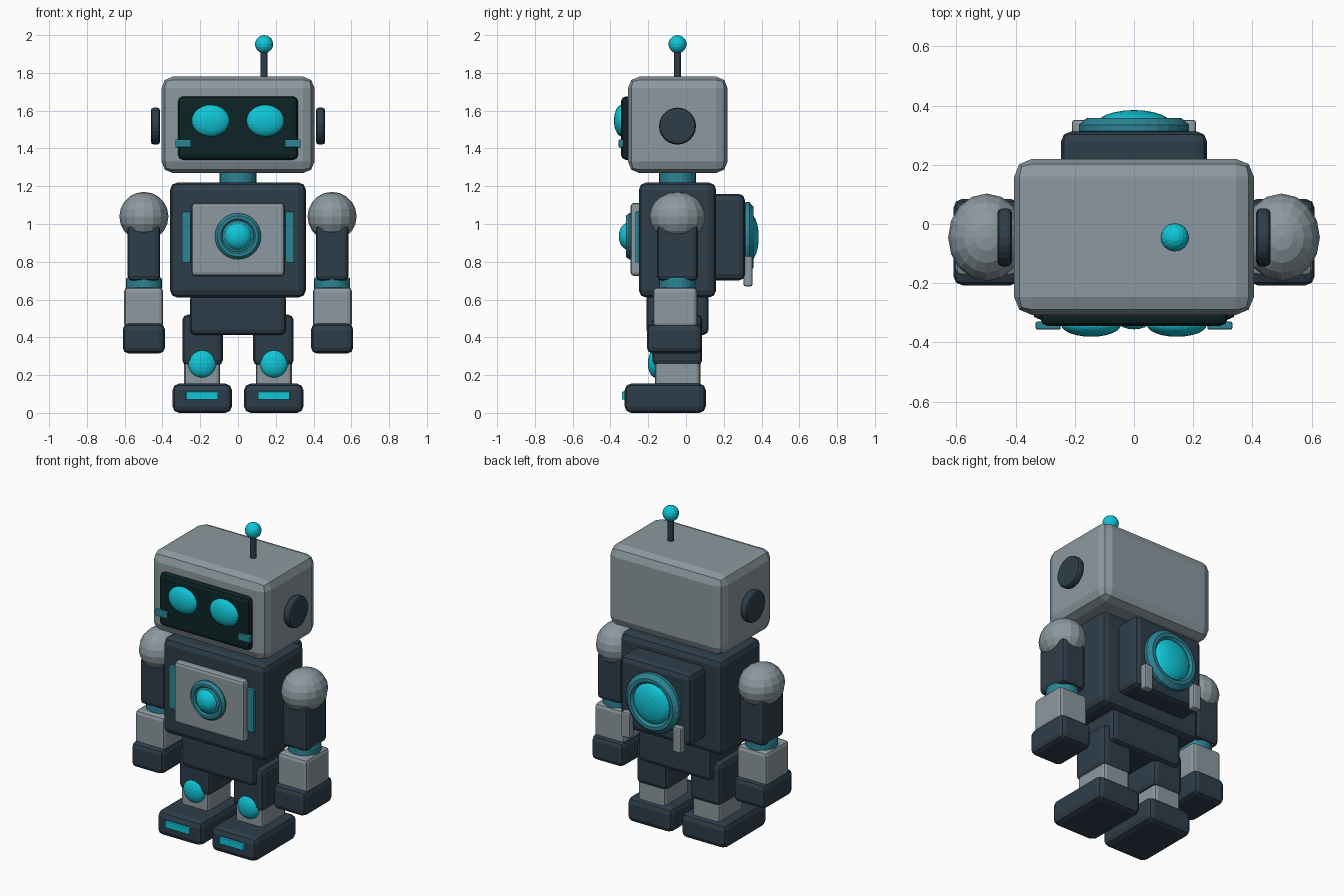
import bpy, math
from mathutils import Matrix

if "Cube" in bpy.data.objects:
    bpy.data.objects.remove(bpy.data.objects["Cube"])


def material(name, rgb):
    m = bpy.data.materials.new(name)
    m.diffuse_color = (*rgb, 1)
    m.use_nodes = True
    m.node_tree.nodes["Principled BSDF"].inputs["Base Color"].default_value = m.diffuse_color
    return m


GREY = material("light grey metal", (0.26, 0.32, 0.35))
NAVY = material("dark navy metal", (0.027, 0.047, 0.068))
TEAL = material("dull teal", (0.025, 0.23, 0.30))
CYAN = material("bright cyan", (0.005, 0.56, 0.68))
BLACK = material("screen black", (0.004, 0.017, 0.018))

YC = -0.045  # depth of the body's centre line


def finish(name, mat, bevel=0, segments=2):
    ob = bpy.context.object
    ob.name = name
    ob.data.materials.append(mat)
    if bevel:
        mod = ob.modifiers.new("edge bevel", 'BEVEL')
        mod.width = bevel
        mod.segments = segments
        mod.limit_method = 'ANGLE'
    return ob


def box(name, mat, x, y, z, bevel=0.02):
    """Bevelled box from (min, max) ranges."""
    bpy.ops.mesh.primitive_cube_add(size=1)
    size = [r[1] - r[0] for r in (x, y, z)]
    mid = [(r[1] + r[0]) / 2 for r in (x, y, z)]
    bpy.context.object.data.transform(
        Matrix.Translation(mid) @ Matrix.Diagonal((*size, 1)))
    return finish(name, mat, bevel)


def ball(name, mat, centre, radii, segments=16, rings=10, axis='Z'):
    bpy.ops.mesh.primitive_uv_sphere_add(segments=segments, ring_count=rings, radius=1)
    turn = Matrix.Rotation(math.pi / 2, 4, 'X') if axis == 'Y' else Matrix()
    bpy.context.object.data.transform(
        Matrix.Translation(centre) @ Matrix.Diagonal((*radii, 1)) @ turn)
    return finish(name, mat)


def cylinder(name, mat, centre, radius, depth, axis='Z', bevel=0.0, sides=24):
    bpy.ops.mesh.primitive_cylinder_add(vertices=sides, radius=radius, depth=depth)
    turn = Matrix.Rotation(math.pi / 2, 4, 'Y') if axis == 'X' else Matrix()
    bpy.context.object.data.transform(Matrix.Translation(centre) @ turn)
    return finish(name, mat, bevel)


def lathe_y(name, mat, z, profile, sides=28):
    """Ring turned around a front-to-back axis, profile of (radius, y)."""
    verts, faces = [], []
    n = len(profile)
    for i in range(sides):
        a = 2 * math.pi * i / sides
        verts += [(r * math.cos(a), y, z + r * math.sin(a)) for r, y in profile]
    for i in range(sides):
        j = (i + 1) % sides
        for k in range(n):
            m = (k + 1) % n
            faces.append((i * n + k, i * n + m, j * n + m, j * n + k))
    me = bpy.data.meshes.new(name)
    me.from_pydata(verts, [], faces)
    ob = bpy.data.objects.new(name, me)
    bpy.context.collection.objects.link(ob)
    bpy.context.view_layer.objects.active = ob
    return finish(name, mat)


def span(side, a, b):
    """Range a..b on the chosen side of x = 0."""
    return (a, b) if side > 0 else (-b, -a)


# Head, face screen, antenna, neck
box("head", GREY, (-0.405, 0.405), (-0.307, 0.22), (1.27, 1.78), 0.06)
box("face_screen", BLACK, (-0.317, 0.317), (-0.344, -0.28), (1.34, 1.675), 0.025)
cylinder("antenna_rod", NAVY, (0.138, YC, 1.84), 0.018, 0.18, sides=12)
ball("antenna_tip", CYAN, (0.138, YC, 1.952), (0.048,) * 3, 16, 10)
cylinder("neck", TEAL, (0, YC, 1.245), 0.098, 0.12)

# Torso, chest panel, pelvis, backpack
box("torso", NAVY, (-0.36, 0.36), (-0.25, 0.16), (0.61, 1.22), 0.04)
box("chest_panel", GREY, (-0.245, 0.245), (-0.293, -0.23), (0.725, 1.112), 0.018)
box("pelvis", NAVY, (-0.255, 0.255), (-0.21, 0.12), (0.412, 0.63), 0.03)
box("backpack", NAVY, (-0.247, 0.247), (0.13, 0.313), (0.70, 1.16), 0.035)

# Chest light and back thruster: turned rings with domes
lathe_y("chest_ring", TEAL, 0.935,
        [(0.122, -0.28), (0.122, -0.302), (0.108, -0.318), (0.092, -0.318),
         (0.08, -0.305), (0.08, -0.28)])
cylinder_back = lathe_y("chest_lamp_collar", TEAL, 0.935,
                        [(0.084, -0.28), (0.084, -0.308), (0.05, -0.325), (0.05, -0.28)])
ball("chest_lamp", CYAN, (0, -0.305, 0.935), (0.072, 0.051, 0.072), 24, 12, 'Y')
lathe_y("back_ring", TEAL, 0.93,
        [(0.175, 0.30), (0.186, 0.315), (0.186, 0.335), (0.16, 0.358),
         (0.14, 0.358), (0.12, 0.335), (0.12, 0.30)])
ball("back_lamp", CYAN, (0, 0.335, 0.93), (0.128, 0.05, 0.128), 24, 12, 'Y')

for s, label in ((1, "right"), (-1, "left")):
    # Face and head details
    ball(f"eye_{label}", CYAN, (s * 0.145, -0.34, 1.547), (0.101, 0.041, 0.084), 24, 14)
    box(f"cheek_bar_{label}", TEAL, span(s, 0.248, 0.332), (-0.357, -0.33), (1.405, 1.448), 0.005)
    cylinder(f"ear_{label}", NAVY, (s * 0.437, YC, 1.518), 0.098, 0.048, 'X', 0.015)

    # Chest strips and backpack fins
    box(f"chest_strip_{label}", TEAL, span(s, 0.249, 0.297), (-0.268, -0.23), (0.795, 1.065), 0.005)
    box(f"back_fin_{label}", GREY, span(s, 0.15, 0.21), (0.305, 0.352), (0.67, 0.83), 0.01)

    # Arms
    ball(f"shoulder_{label}", GREY, (s * 0.498, YC, 1.04), (0.13, 0.148, 0.13), 16, 10)
    box(f"upper_arm_{label}", NAVY, span(s, 0.412, 0.585), (-0.153, 0.063), (0.70, 1.0), 0.025)
    cylinder(f"elbow_{label}", TEAL, (s * 0.498, YC, 0.685), 0.096, 0.07, bevel=0.015)
    box(f"forearm_{label}", GREY, span(s, 0.397, 0.603), (-0.175, 0.06), (0.45, 0.665), 0.022)
    box(f"hand_{label}", NAVY, span(s, 0.387, 0.61), (-0.207, 0.085), (0.315, 0.472), 0.03)

    # Legs and feet
    box(f"thigh_{label}", NAVY, span(s, 0.08, 0.295), (-0.178, 0.086), (0.25, 0.52), 0.03)
    box(f"shin_{label}", GREY, span(s, 0.095, 0.285), (-0.165, 0.076), (0.12, 0.30), 0.02)
    ball(f"knee_{label}", CYAN, (s * 0.19, -0.162, 0.262), (0.075, 0.04, 0.075), 20, 12)
    box(f"foot_{label}", NAVY, span(s, 0.032, 0.347), (-0.325, 0.105), (0.0, 0.155), 0.035)
    box(f"toe_light_{label}", CYAN, span(s, 0.105, 0.275), (-0.34, -0.30), (0.07, 0.112), 0.004)
